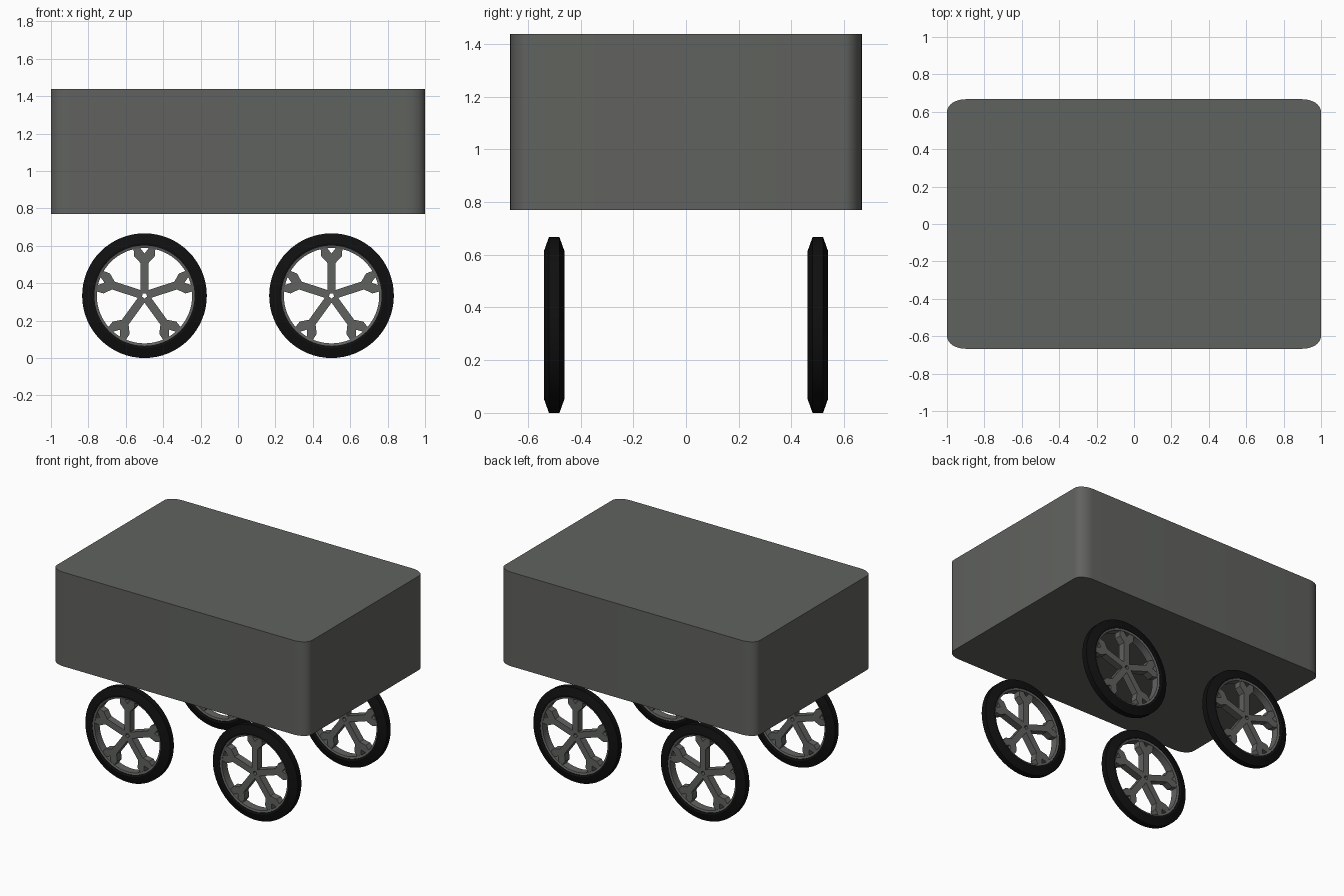
import bpy, bmesh, math
from mathutils import Matrix, Vector

if "Cube" in bpy.data.objects:
    bpy.data.objects.remove(bpy.data.objects["Cube"])


def material(name, rgb):
    m = bpy.data.materials.new(name)
    m.diffuse_color = (*rgb, 1)
    m.use_nodes = True
    m.node_tree.nodes["Principled BSDF"].inputs["Base Color"].default_value = m.diffuse_color
    return m


grey = material("dark_grey", (0.118, 0.123, 0.113))
black = material("rubber_black", (0.005, 0.005, 0.005))


def finish(name, bm, mat):
    bmesh.ops.recalc_face_normals(bm, faces=bm.faces[:])
    me = bpy.data.meshes.new(name)
    bm.to_mesh(me)
    bm.free()
    me.materials.append(mat)
    me.shade_smooth()
    me.set_sharp_from_angle(angle=math.radians(25))
    ob = bpy.data.objects.new(name, me)
    bpy.context.collection.objects.link(ob)
    return ob


def extrude(bm, ring, vec):
    """Closed prism from a list of points."""
    a = [bm.verts.new(p) for p in ring]
    b = [bm.verts.new(Vector(p) + Vector(vec)) for p in ring]
    bm.faces.new(a)
    bm.faces.new(b)
    n = len(a)
    for i in range(n):
        j = (i + 1) % n
        bm.faces.new((a[i], a[j], b[j], b[i]))


def lathe(name, profile, mat, segs=64):
    """Closed (radius, y) profile spun around the y axis."""
    bm = bmesh.new()
    rings = [[bm.verts.new((r * math.cos(t), y, r * math.sin(t))) for r, y in profile]
             for t in (2 * math.pi * k / segs for k in range(segs))]
    n = len(profile)
    for k in range(segs):
        p, q = rings[k], rings[(k + 1) % segs]
        for i in range(n):
            j = (i + 1) % n
            bm.faces.new((p[i], p[j], q[j], q[i]))
    return finish(name, bm, mat)


# Body: box with rounded upright corners
bm = bmesh.new()
outline = []
for k, (sx, sy) in enumerate(((1, 1), (-1, 1), (-1, -1), (1, -1))):
    for i in range(9):
        t = math.pi / 2 * (k + i / 8)
        outline.append((sx * 0.9 + 0.1 * math.cos(t), sy * 0.6 + 0.067 * math.sin(t), 0.77))
extrude(bm, outline, (0, 0, 0.667))
finish("body", bm, grey)

# Tyre and rim rings
tire = lathe("tire", [(0.268, -0.036), (0.28, -0.039), (0.3333, -0.02),
                      (0.3333, 0.02), (0.28, 0.039), (0.268, 0.036)], black)
rim = lathe("rim", [(0.255, -0.028), (0.27, -0.033), (0.27, 0.033), (0.255, 0.028)], grey)

# Five forked spokes, each made of two mirrored halves
half = [(0, 0.012), (0.0087, 0.012), (0.022, 0.0303), (0.022, 0.175), (0.056, 0.212),
        (0.058, 0.252), (0.022, 0.262), (0.022, 0.254), (0, 0.225)]
bm = bmesh.new()
for k in range(5):
    turn = Matrix.Rotation(k * 2 * math.pi / 5, 3, 'Y')
    for s in (1, -1):
        ring = [turn @ Vector((s * x, -0.025, z)) for x, z in half]
        extrude(bm, ring, (0, 0.05, 0))
spokes = finish("spokes", bm, grey)

# Place four wheels
corners = [(x, y) for x in (-0.5, 0.5) for y in (-0.5, 0.5)]
for part in (tire, rim, spokes):
    base = part.name
    for i, (x, y) in enumerate(corners):
        ob = part
        if i:
            ob = part.copy()
            bpy.context.collection.objects.link(ob)
        ob.name = "%s_%s_%s" % ("front" if y < 0 else "back", "left" if x < 0 else "right", base)
        ob.location = (x, y, 0.3333)
